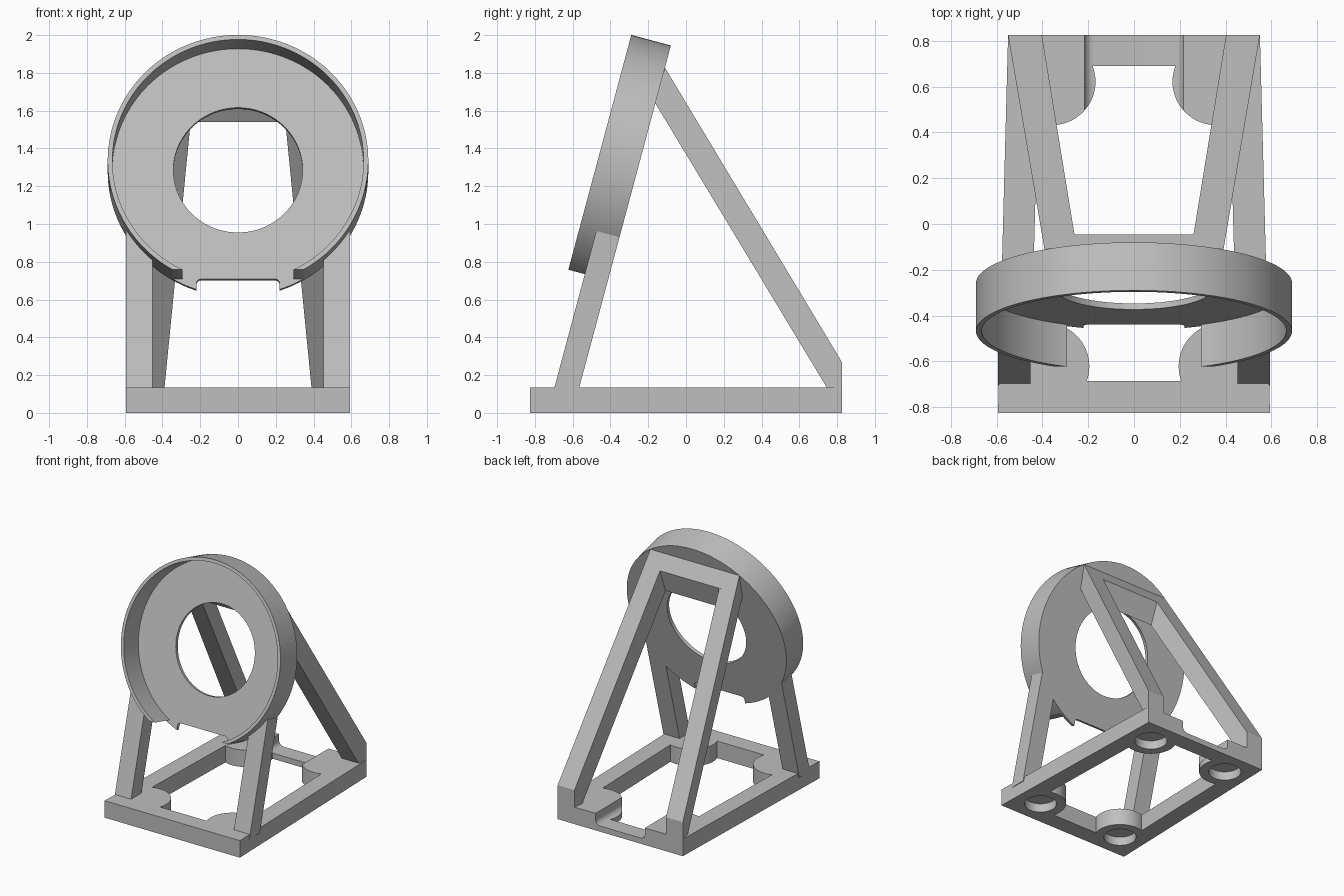
import bpy, bmesh, math
from mathutils import Matrix, Vector

if "Cube" in bpy.data.objects:
    bpy.data.objects.remove(bpy.data.objects["Cube"])

grey = bpy.data.materials.new("light grey")
grey.diffuse_color = (0.52, 0.52, 0.52, 1)
grey.use_nodes = True
grey.node_tree.nodes["Principled BSDF"].inputs["Base Color"].default_value = grey.diffuse_color

# Tilted frame of the ring: origin at the centre of its back face, leaning back
TILT = Matrix.Translation((0, -0.2586, 1.2785)) @ Matrix.Rotation(math.radians(-15), 4, 'X')


def finish(name, bm, mat=Matrix()):
    bmesh.ops.recalc_face_normals(bm, faces=bm.faces)
    me = bpy.data.meshes.new(name)
    bm.to_mesh(me)
    bm.free()
    me.transform(mat)
    me.materials.append(grey)
    ob = bpy.data.objects.new(name, me)
    bpy.context.collection.objects.link(ob)
    return ob


def loft(name, a, b, mat=Matrix()):
    """Solid between two matching loops of points."""
    bm = bmesh.new()
    va, vb = [bm.verts.new(p) for p in a], [bm.verts.new(p) for p in b]
    bm.faces.new(va)
    bm.faces.new(vb)
    n = len(a)
    for i in range(n):
        j = (i + 1) % n
        bm.faces.new((va[i], va[j], vb[j], vb[i]))
    return finish(name, bm, mat)


def slab(name, poly, z0, z1):
    return loft(name, [(x, y, z0) for x, y in poly], [(x, y, z1) for x, y in poly])


def box(name, lo, hi, mat=Matrix(), round_y=0):
    """Box between two corners; round_y rounds the edges that run along y."""
    bm = bmesh.new()
    bmesh.ops.create_cube(bm, size=1)
    for v in bm.verts:
        v.co = Vector([lo[i] + (v.co[i] + 0.5) * (hi[i] - lo[i]) for i in range(3)])
    if round_y:
        along = [e for e in bm.edges if abs(e.verts[0].co.y - e.verts[1].co.y) > 1e-4]
        bmesh.ops.bevel(bm, geom=along, offset=round_y, segments=6, profile=0.5, affect='EDGES')
    return finish(name, bm, mat)


def cyl(name, r, depth, mat, seg=96):
    """Cylinder centred on the origin of mat, along its z."""
    bm = bmesh.new()
    bmesh.ops.create_cone(bm, cap_ends=True, segments=seg, radius1=r, radius2=r, depth=depth)
    return finish(name, bm, mat)


def disc(name, r, n0, n1):
    """Cylinder along the ring axis, from n0 to n1 in front of the back face."""
    m = TILT @ Matrix.Translation((0, -(n0 + n1) / 2, 0)) @ Matrix.Rotation(math.pi / 2, 4, 'X')
    return cyl(name, r, n1 - n0, m, 128)


def boolean(ob, tool, op='DIFFERENCE'):
    m = ob.modifiers.new(op.lower(), 'BOOLEAN')
    m.object, m.operation, m.solver = tool, op, 'EXACT'
    bpy.context.view_layer.objects.active = ob
    bpy.ops.object.modifier_apply(modifier=m.name)
    bpy.data.objects.remove(tool)


def smooth(ob):
    bpy.ops.object.select_all(action='DESELECT')
    ob.select_set(True)
    bpy.context.view_layer.objects.active = ob
    bpy.ops.object.shade_smooth_by_angle(angle=math.radians(30))


# Base: slightly tapered frame with a rounded pad in each corner
base = slab("base_frame", [(-.594, -.825), (.594, -.825), (.55, .825), (-.55, .825)], 0, .135)
boolean(base, slab("opening", [(-.452, -.685), (.452, -.685), (.415, .69), (-.415, .69)], -.1, .3))
pads = [(s * x, y) for s in (-1, 1) for x, y in ((.385, -.622), (.358, .622))]
for x, y in pads:
    boolean(base, cyl("pad", .19, .135, Matrix.Translation((x, y, .0675)), 64), 'UNION')
# Round recesses under the pads
for x, y in pads:
    boolean(base, cyl("recess", .12, .14, Matrix.Translation((x, y, 0)), 64))
# Cable channel through the back bar
boolean(base, box("channel", (-.217, .3, .045), (.217, 1, .4), round_y=.04))
smooth(base)

# Ring: thin back plate with a tall rim, open at the bottom
plate = disc("back_plate", .69, 0, .027)
boolean(plate, disc("hole", .342, -.1, .2))
boolean(plate, box("notch", (-.22, -.2, -.9), (.22, .2, -.597), TILT, .025))
smooth(plate)
rim = disc("rim", .69, .027, .217)
boolean(rim, disc("bore", .665, -.1, .4))
boolean(rim, box("gap", (-.6, -.5, -.9), (.6, .1, -.597), TILT))
smooth(rim)

# Front legs lie flush with the back of the ring and stop at its rim
for side, s in (("left", -1), ("right", 1)):
    x0, x1 = sorted((s * .452, s * .594))
    leg = box(side + "_front_leg", (x0, -.127, -1.3), (x1, 0, -.361), TILT)
    boolean(leg, disc("ring_space", .68, -.1, .4))
    boolean(leg, box("floor", (-1, -2, -1), (1, 1, .1)))
    smooth(leg)

# Rear struts: converge upward from the back corners to the ring
profile = [(.825, .02), (.825, .27), (-.113, 1.83), (-.163, 1.64), (.745, .135), (.745, .02)]
for side, s in (("left", -1), ("right", 1)):
    loft(side + "_rear_strut",
         [(s * (.55 - (.825 - y) * .17), y, z) for y, z in profile],
         [(s * (.402 - (.825 - y) * .163), y, z) for y, z in profile])

# Cross bar joins the strut tops against the back plate
bar = [(-.113, 1.83), (-.163, 1.64), (-.1, 1.54), (-.045, 1.717)]
loft("cross_bar",
     [(-.39 + (y + .113) * -.17 + .05, y, z) for y, z in bar],
     [(.39 + (y + .113) * .17 - .05, y, z) for y, z in bar])
